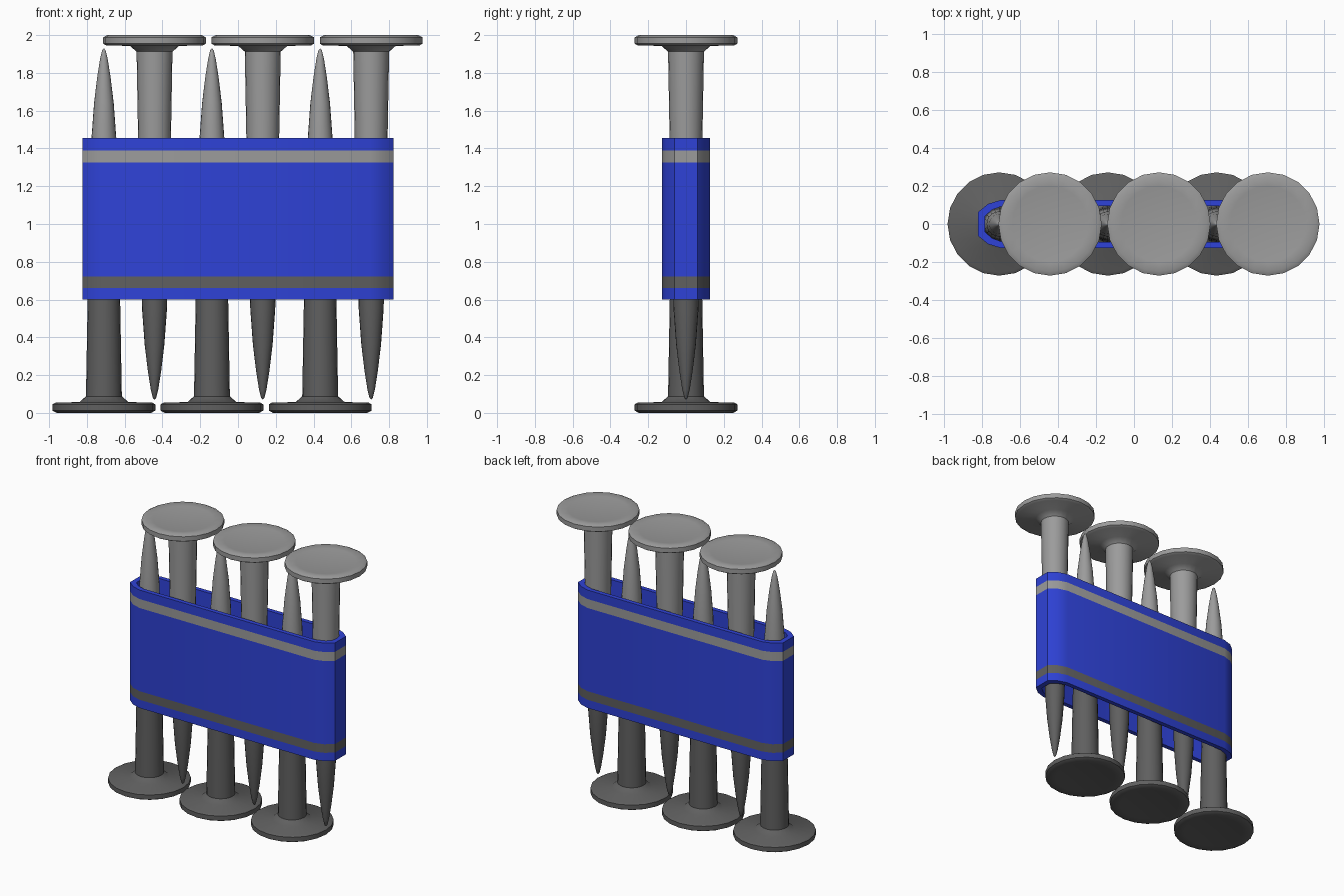
import bpy, bmesh, math

if "Cube" in bpy.data.objects:
    bpy.data.objects.remove(bpy.data.objects["Cube"])


def material(name, rgb):
    m = bpy.data.materials.new(name)
    m.diffuse_color = (*rgb, 1)
    m.use_nodes = True
    m.node_tree.nodes["Principled BSDF"].inputs["Base Color"].default_value = m.diffuse_color
    return m


LIGHT = material("light grey", (0.33, 0.33, 0.33))
DARK = material("dark grey", (0.115, 0.115, 0.115))
BLUE = material("blue", (0.028, 0.055, 0.68))


def finish(bm, name, mats, rule, angle):
    """Turn a bmesh into an object, colouring faces by rule."""
    bmesh.ops.recalc_face_normals(bm, faces=bm.faces)
    for f in bm.faces:
        f.material_index = rule(f)
    me = bpy.data.meshes.new(name)
    bm.to_mesh(me)
    bm.free()
    for m in mats:
        me.materials.append(m)
    ob = bpy.data.objects.new(name, me)
    bpy.context.collection.objects.link(ob)
    bpy.ops.object.select_all(action='DESELECT')
    ob.select_set(True)
    bpy.context.view_layer.objects.active = ob
    bpy.ops.object.shade_smooth_by_angle(angle=math.radians(angle))
    return ob


# Peg: wide shallow-dished head, tapering shaft, rounded point
PEG = [(0.2, 0.008), (0.25, 0.0), (0.272, 0.012), (0.272, 0.045),
       (0.255, 0.055), (0.13, 0.057), (0.095, 0.088), (0.086, 0.6),
       (0.077, 1.0), (0.066, 1.45), (0.052, 1.64), (0.035, 1.78),
       (0.02, 1.875), (0.009, 1.92)]
SIDES = 20


def peg(name, x, flipped):
    bm = bmesh.new()
    place = (lambda z: 2 - z) if flipped else (lambda z: z)
    rings = []
    for r, z in PEG:
        rings.append([bm.verts.new((x + r * math.cos(2 * math.pi * i / SIDES),
                                    r * math.sin(2 * math.pi * i / SIDES),
                                    place(z))) for i in range(SIDES)])
    for a, b in zip(rings, rings[1:]):
        for i in range(SIDES):
            j = (i + 1) % SIDES
            bm.faces.new((a[i], a[j], b[j], b[i]))
    for ring, z in ((rings[0], 0.014), (rings[-1], 1.93)):
        tip = bm.verts.new((x, 0, place(z)))
        for i in range(SIDES):
            bm.faces.new((ring[i], ring[(i + 1) % SIDES], tip))
    # upper half is light, lower half is dark
    finish(bm, name, [LIGHT, DARK],
           lambda f: 0 if f.calc_center_median().z > 1 else 1, 45)


for k, x in enumerate((-0.71, -0.138, 0.435)):
    peg(f"point_up_peg_{k + 1}", x, False)
for k, x in enumerate((-0.442, 0.131, 0.705)):
    peg(f"point_down_peg_{k + 1}", x, True)


# Band: open sleeve with rounded ends, striped by height
def outline(quarter):
    q = list(quarter)
    return (q + [(-x, y) for x, y in reversed(q)]
            + [(-x, -y) for x, y in q] + [(x, -y) for x, y in reversed(q)])


OUTER = outline([(0.822, 0.062), (0.768, 0.106), (0.7, 0.127)])
INNER = outline([(0.785, 0.042), (0.745, 0.076), (0.69, 0.095)])
LEVELS = [(OUTER, z) for z in (0.6, 0.66, 0.722, 1.325, 1.39, 1.455)]
LEVELS += [(INNER, 1.455), (INNER, 0.6)]

bm = bmesh.new()
loops = [[bm.verts.new((x, y, z)) for x, y in shape] for shape, z in LEVELS]
for a, b in zip(loops, loops[1:] + loops[:1]):
    n = len(a)
    for i in range(n):
        j = (i + 1) % n
        bm.faces.new((a[i], a[j], b[j], b[i]))


def band_rule(f):
    z = f.calc_center_median().z
    if 1.33 < z < 1.385:
        return 1
    if 0.665 < z < 0.715:
        return 2
    return 0


finish(bm, "band", [BLUE, LIGHT, DARK], band_rule, 50)
